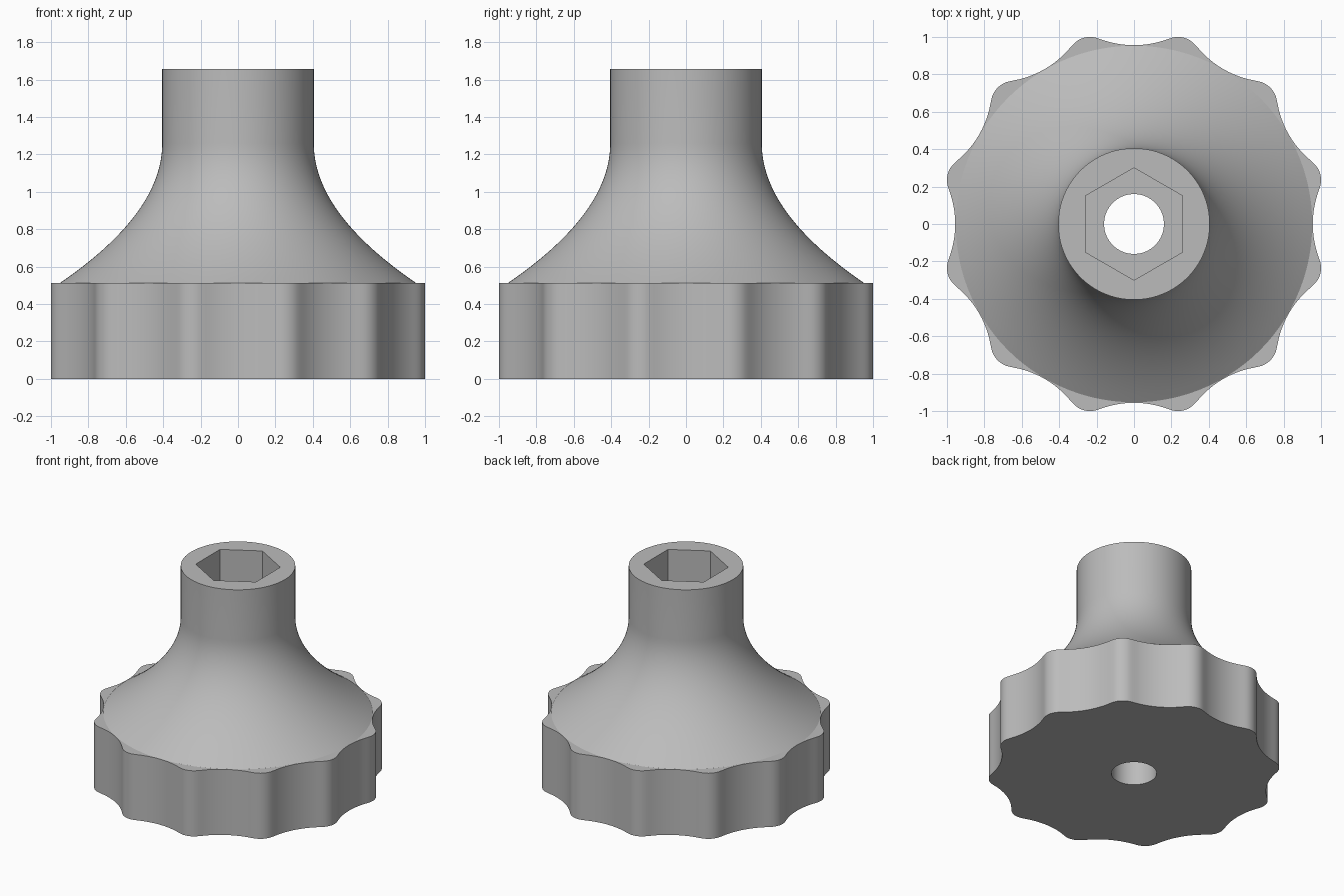
import bpy, bmesh
from math import sin, cos, sqrt, radians, pi

if "Cube" in bpy.data.objects:
    bpy.data.objects.remove(bpy.data.objects["Cube"], do_unlink=True)

STEPS = 360
GRIP_TOP, NECK_START, TOP, SOCKET_FLOOR = 0.512, 1.26, 1.658, 1.16
BELL_R, NECK_R, BORE_R, HEX_FLAT = 0.953, 0.405, 0.16, 0.26


def grip_radius(a):
    """Twelve round lobes joined by tangent hollows."""
    lobe_at, lobe_r, valley_at, valley_r = 0.908, 0.123, 1.468, 0.512
    off = abs(a % radians(30) - radians(15))
    if off < radians(4.15):
        return lobe_at * cos(off) + sqrt(lobe_r ** 2 - (lobe_at * sin(off)) ** 2)
    off = radians(15) - off
    return valley_at * cos(off) - sqrt(valley_r ** 2 - (valley_at * sin(off)) ** 2)


def hex_radius(a):
    return HEX_FLAT / cos((a + pi / 6) % (pi / 3) - pi / 6)


def circle(r):
    return lambda a: r


# Closed stack of rings: bore, grip, flared bell, neck, hex socket, back to bore
sections = [(circle(BORE_R), 0), (grip_radius, 0), (grip_radius, GRIP_TOP)]
for i in range(25):
    t = 1 - i / 24
    r = NECK_R + (BELL_R - NECK_R) * t ** 2
    sections.append((circle(r), NECK_START + (GRIP_TOP - NECK_START) * t))
sections += [(circle(NECK_R), TOP), (hex_radius, TOP),
             (hex_radius, SOCKET_FLOOR), (circle(BORE_R), SOCKET_FLOOR)]

bm = bmesh.new()
angles = [2 * pi * i / STEPS for i in range(STEPS)]
rings = [[bm.verts.new((f(a) * cos(a), f(a) * sin(a), z)) for a in angles]
         for f, z in sections]
for k, low in enumerate(rings):
    high = rings[(k + 1) % len(rings)]
    for i in range(STEPS):
        j = (i + 1) % STEPS
        bm.faces.new((low[i], low[j], high[j], high[i]))
bmesh.ops.recalc_face_normals(bm, faces=bm.faces)
mesh = bpy.data.meshes.new("knob")
bm.to_mesh(mesh)
bm.free()

# Plain grey finish
grey = bpy.data.materials.new("grey")
grey.use_nodes = True
colour = (0.5, 0.5, 0.5, 1)
grey.diffuse_color = colour
grey.node_tree.nodes["Principled BSDF"].inputs["Base Color"].default_value = colour
mesh.materials.append(grey)

knob = bpy.data.objects.new("lobed_knob", mesh)
bpy.context.collection.objects.link(knob)
bpy.ops.object.select_all(action="DESELECT")
knob.select_set(True)
bpy.context.view_layer.objects.active = knob
bpy.ops.object.shade_smooth_by_angle(angle=radians(28))
